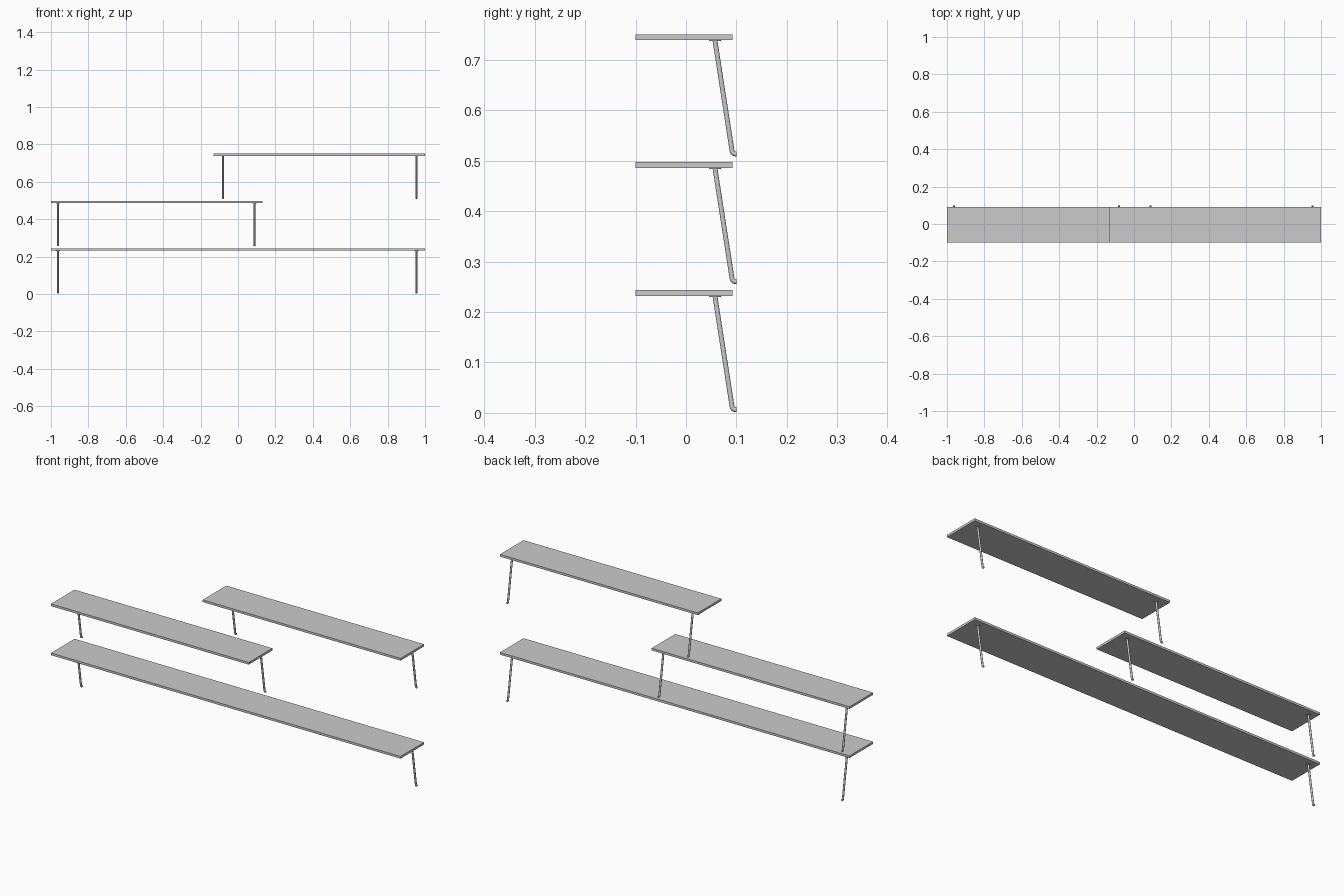
import bpy, math

if "Cube" in bpy.data.objects:
    bpy.data.objects.remove(bpy.data.objects["Cube"])


def shelf_board(name, x0, x1, z0, z1, y0=-0.1, y1=0.092):
    bpy.ops.mesh.primitive_cube_add(size=1, location=((x0 + x1) / 2, (y0 + y1) / 2, (z0 + z1) / 2))
    ob = bpy.context.object
    ob.name = name
    ob.scale = (x1 - x0, y1 - y0, z1 - z0)
    bpy.ops.object.transform_apply(location=False, rotation=False, scale=True)


def bracket(name, x, z):
    # slanted round rod, bent at the bottom to meet the wall
    start, bend, end = (0.0575, 0.231), (0.0922, 0.0065), (0.1, 0.0065)
    a = (0.0912, 0.013)
    pts = [start]
    for i in range(7):
        t = i / 6
        pts.append(tuple((1 - t) ** 2 * p + 2 * t * (1 - t) * q + t * t * r
                         for p, q, r in zip(a, bend, (0.0975, 0.0065))))
    pts.append(end)
    cu = bpy.data.curves.new(name, 'CURVE')
    cu.dimensions = '3D'
    cu.bevel_depth = 0.005
    cu.bevel_resolution = 3
    cu.use_fill_caps = True
    sp = cu.splines.new('POLY')
    sp.points.add(len(pts) - 1)
    for p, (y, pz) in zip(sp.points, pts):
        p.co = (x, y, z + pz, 1)
    sp.use_smooth = True
    ob = bpy.data.objects.new(name + "_rod", cu)
    bpy.context.collection.objects.link(ob)
    # thin round mounting plate under the board
    bpy.ops.mesh.primitive_cylinder_add(vertices=24, radius=0.0115, depth=0.002,
                                        location=(x, 0.0575, z + 0.231))
    plate = bpy.context.object
    plate.name = name + "_plate"
    bpy.ops.object.shade_smooth_by_angle(angle=math.radians(30))


# each level: board extent in x, bracket positions, base height
levels = [
    ("lower", -1.0, 1.0, (-0.962, 0.954), 0.0),
    ("middle", -1.0, 0.132, (-0.962, 0.088), 0.254),
    ("upper", -0.132, 1.0, (-0.08, 0.954), 0.507),
]
for label, x0, x1, xs, z in levels:
    shelf_board(label + "_shelf", x0, x1, z + 0.232, z + 0.2435)
    for side, x in zip(("left", "right"), xs):
        bracket(f"{label}_{side}_bracket", x, z)
